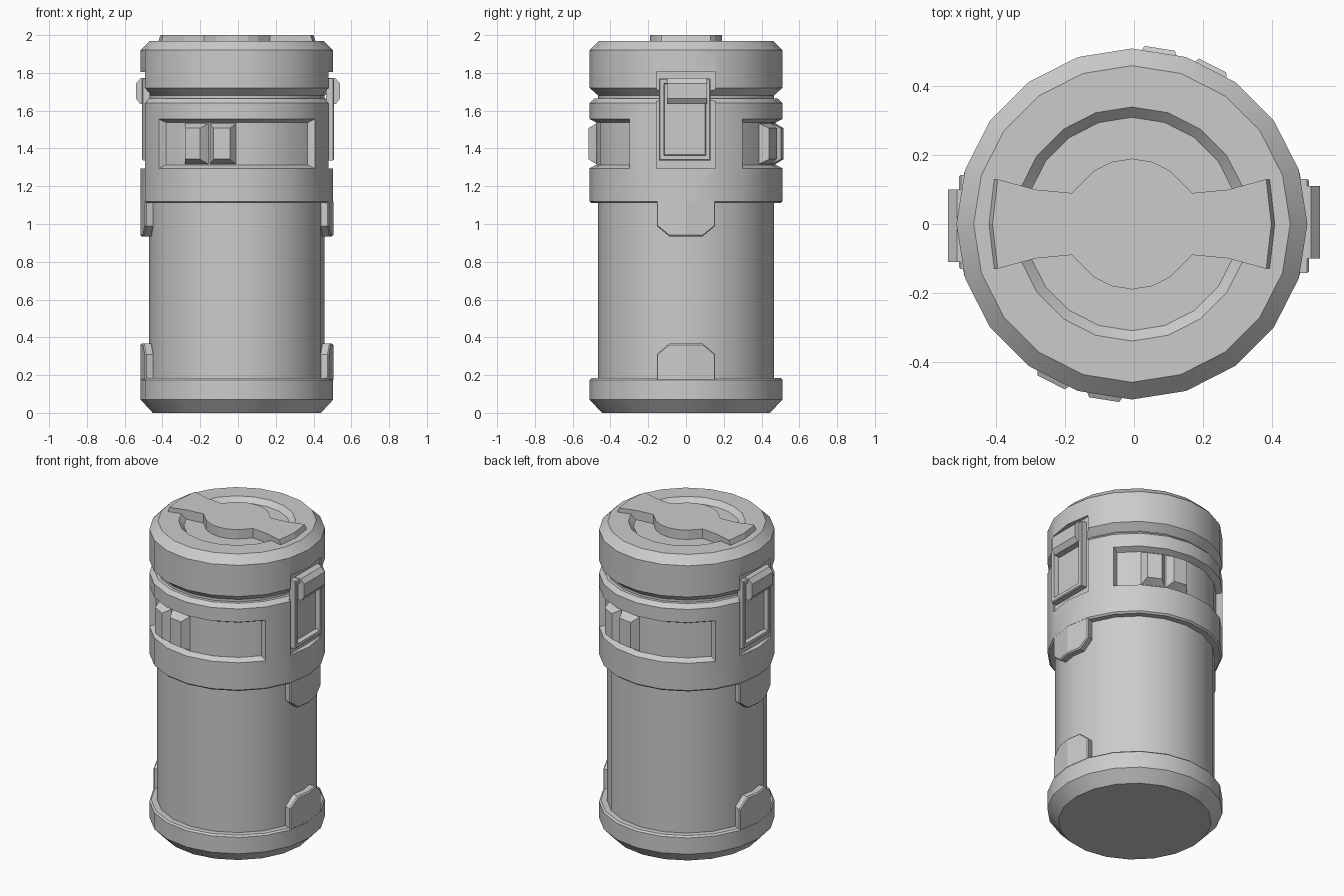
import bpy, bmesh
from math import sin, cos, tan, radians, degrees, atan2, pi
from mathutils import Matrix

if "Cube" in bpy.data.objects:
    bpy.data.objects.remove(bpy.data.objects["Cube"])

SIDES = 20
CX = -0.006          # body axis sits a hair left of the clip centre


def finish(name, bm, smooth=False):
    bmesh.ops.recalc_face_normals(bm, faces=bm.faces)
    me = bpy.data.meshes.new(name)
    bm.to_mesh(me)
    bm.free()
    ob = bpy.data.objects.new(name, me)
    bpy.context.collection.objects.link(ob)
    if smooth:
        smooth_obj(ob)
    return ob


def activate(ob):
    bpy.ops.object.select_all(action='DESELECT')
    ob.select_set(True)
    bpy.context.view_layer.objects.active = ob


def smooth_obj(ob):
    activate(ob)
    bpy.ops.object.shade_smooth_by_angle(angle=radians(28))


def revolve(profile):
    """Closed solid of revolution; first and last profile rings are capped."""
    bm = bmesh.new()
    rings = [[bm.verts.new((r * cos(2 * pi * i / SIDES), r * sin(2 * pi * i / SIDES), z))
              for i in range(SIDES)] for r, z in profile]
    for a, b in zip(rings, rings[1:]):
        for i in range(SIDES):
            j = (i + 1) % SIDES
            bm.faces.new((a[i], a[j], b[j], b[i]))
    bm.faces.new(rings[0][::-1])
    bm.faces.new(rings[-1])
    bmesh.ops.recalc_face_normals(bm, faces=bm.faces)
    return bm


def prism(name, bottom, top):
    """Solid between two matching loops of 3D points."""
    bm = bmesh.new()
    a = [bm.verts.new(p) for p in bottom]
    b = [bm.verts.new(p) for p in top]
    n = len(a)
    bm.faces.new(a)
    bm.faces.new(b)
    for i in range(n):
        bm.faces.new((a[i], a[(i + 1) % n], b[(i + 1) % n], b[i]))
    return finish(name, bm)


def box_bm(lo, hi):
    bm = bmesh.new()
    bmesh.ops.create_cube(bm, size=1)
    for v in bm.verts:
        v.co = [(l + h) / 2 + c * (h - l) for l, h, c in zip(lo, hi, v.co)]
    return bm


def turn(ob, half_turn, dx=0.0):
    ob.matrix_world = Matrix.Translation((dx, 0, 0)) @ Matrix.Rotation(pi if half_turn else 0, 4, 'Z')


# Canister: base, tube, collar, groove and lid in one turned profile
bm = revolve([(0.445, 0), (0.51, 0.07), (0.51, 0.175), (0.50, 0.185), (0.465, 0.185),
              (0.465, 1.11), (0.50, 1.11), (0.51, 1.12), (0.51, 1.295), (0.51, 1.555),
              (0.51, 1.64), (0.485, 1.665), (0.465, 1.665), (0.465, 1.68), (0.51, 1.72),
              (0.51, 1.92), (0.46, 1.97), (0.34, 1.97), (0.31, 1.94)])


def angle_of(f):
    c = f.calc_center_median()
    return degrees(atan2(c.y, c.x))


# Sunken windows front and back, each with two raised studs
row = [f for f in bm.faces if abs(f.calc_center_median().z - 1.425) < 0.01]
for sign in (-1, 1):
    window = [f for f in row if 36 < sign * angle_of(f) < 144]
    bmesh.ops.inset_region(bm, faces=window, thickness=0.018, depth=-0.035,
                           use_boundary=True, use_even_offset=True)
    targets = (-99, -117) if sign < 0 else (81, 63)
    studs = [f for f in window if any(abs(angle_of(f) - t) < 4 for t in targets)]
    bmesh.ops.inset_individual(bm, faces=studs, thickness=0.004, depth=0, use_even_offset=True)
    bmesh.ops.inset_individual(bm, faces=studs, thickness=0.026, depth=0.048, use_even_offset=True)
canister = finish("canister", bm)
canister.location.x = CX

# Notches for the clips, cut through collar and lid
for half in (False, True):
    cutter = finish("notch_cutter", box_bm((0.475, -0.155, 1.295), (0.7, 0.155, 1.805)))
    turn(cutter, half, CX)
    cutter.hide_render = True
    mod = canister.modifiers.new("notch", 'BOOLEAN')
    mod.operation, mod.object, mod.solver = 'DIFFERENCE', cutter, 'EXACT'
    activate(canister)
    bpy.ops.object.modifier_apply(modifier=mod.name)
    bpy.data.objects.remove(cutter)
smooth_obj(canister)


# Chamfered tabs that hug the tube
def tab(name, ends, root, half):
    ys = (-0.157, -0.09, 0, 0.09, 0.157)
    bm = bmesh.new()

    def grid(R, s):
        return [[bm.verts.new((R - abs(y * s) * tan(radians(9)), y * s, z)) for z in (root, e)]
                for y, e in zip(ys, ends)]
    inner, outer = grid(0.46, 0.9), grid(0.511, 1)
    for g in (inner, outer):
        for p, q in zip(g, g[1:]):
            bm.faces.new((p[0], q[0], q[1], p[1]))
    for k in (0, 1):
        for i in range(4):
            bm.faces.new((inner[i][k], inner[i + 1][k], outer[i + 1][k], outer[i][k]))
    for i in (0, 4):
        bm.faces.new((inner[i][0], inner[i][1], outer[i][1], outer[i][0]))
    ob = finish(name, bm)
    turn(ob, half, CX)
    bev = ob.modifiers.new("edge", 'BEVEL')
    bev.width, bev.segments, bev.angle_limit = 0.007, 1, radians(60)


for half, side in ((False, "right"), (True, "left")):
    tab("upper_tab_" + side, (0.99, 0.935, 0.935, 0.935, 0.99), 1.125, half)
    tab("lower_tab_" + side, (0.31, 0.367, 0.367, 0.367, 0.31), 0.17, half)

    # Clip plate: framed with a recessed centre
    bm = box_bm((0.465, -0.143, 1.337), (0.503, 0.131, 1.77))
    front = [f for f in bm.faces if f.normal.x > 0.9 or f.calc_center_median().x > 0.5]
    bmesh.ops.inset_region(bm, faces=front, thickness=0.008, depth=0.006)
    bmesh.ops.inset_region(bm, faces=front, thickness=0.028, depth=0)
    bmesh.ops.inset_region(bm, faces=front, thickness=0.006, depth=-0.03)
    turn(finish("clip_plate_" + side, bm), half)

    # Clip hook: chamfered bar across the top of the plate
    prof = [(0.475, 1.772), (0.515, 1.772), (0.54, 1.745), (0.54, 1.665), (0.518, 1.635), (0.475, 1.635)]
    hook = prism("clip_hook_" + side, [(x, -0.10, z) for x, z in prof],
                 [(x, 0.11, z) for x, z in prof])
    turn(hook, half)

# Lid handle: flared bar with a round hub
quarter = [(0.39, 0.13), (0.28, 0.10), (0.175, 0.09)]
arc = [(0.19 * cos(radians(a)), 0.19 * sin(radians(a))) for a in range(36, 145, 18)]
upper = [(0.405, 0)] + quarter + arc + [(-x, y) for x, y in quarter[::-1]]
outline = upper + [(-x, -y) for x, y in upper]


def spread(x):
    return x + (0.022 if x > 0.35 else -0.022 if x < -0.35 else 0)


handle = prism("lid_handle", [(spread(x), y, 1.935) for x, y in outline],
               [(x, y, 2.0) for x, y in outline])
handle.location.x = CX
